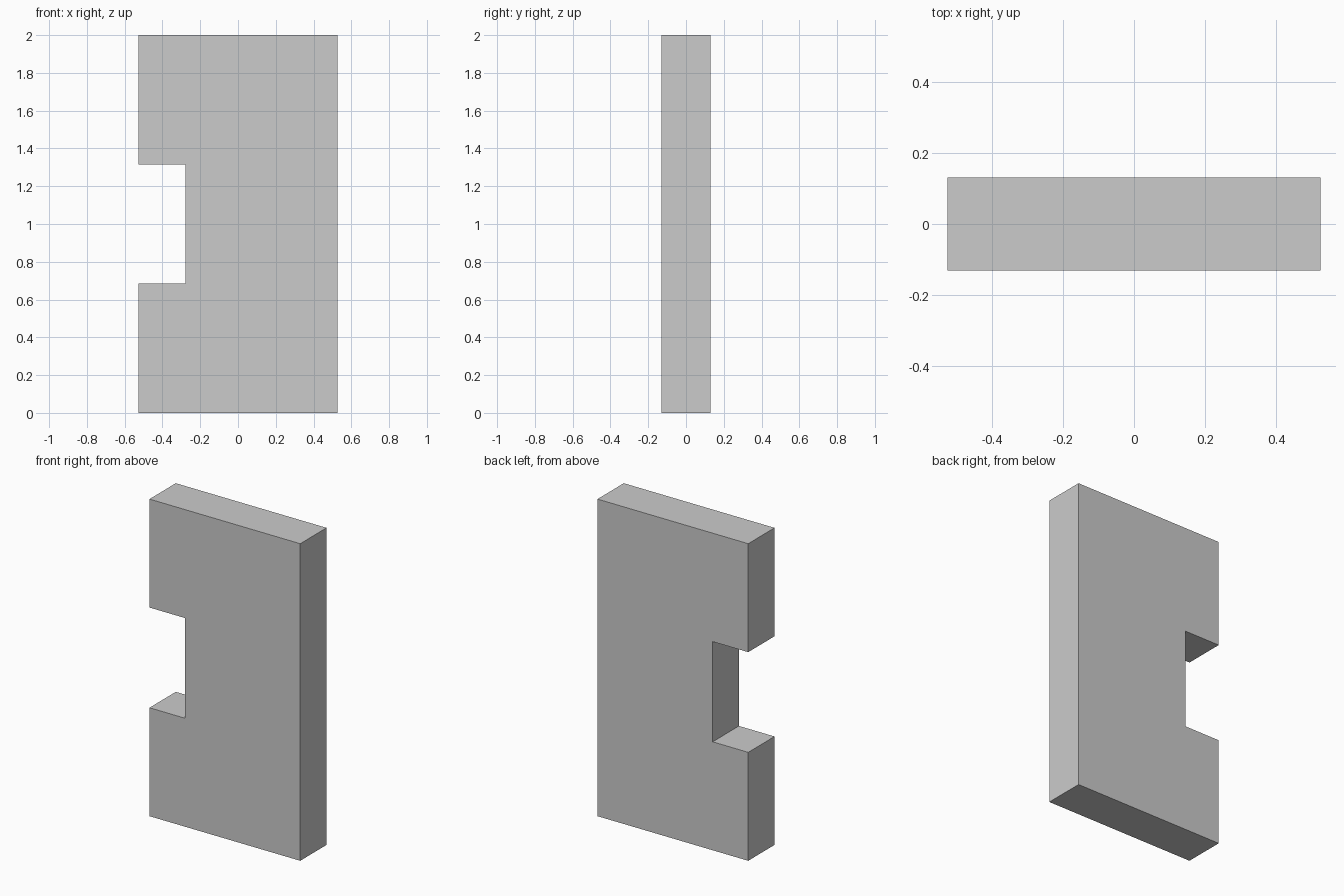
import bpy, bmesh

if "Cube" in bpy.data.objects:
    bpy.data.objects.remove(bpy.data.objects["Cube"])

HALF_W, HALF_D, HEIGHT = 0.526, 0.131, 2.0
NOTCH_X, NOTCH_LOW, NOTCH_HIGH = -0.278, 0.684, 1.316

# Front outline of the slab, with a rectangular notch in its left edge
profile = [
    (-HALF_W, 0), (HALF_W, 0), (HALF_W, HEIGHT), (-HALF_W, HEIGHT),
    (-HALF_W, NOTCH_HIGH), (NOTCH_X, NOTCH_HIGH),
    (NOTCH_X, NOTCH_LOW), (-HALF_W, NOTCH_LOW),
]

# Extrude the outline from front to back
bm = bmesh.new()
front = bm.faces.new([bm.verts.new((x, -HALF_D, z)) for x, z in profile])
result = bmesh.ops.extrude_face_region(bm, geom=[front], use_keep_orig=True)
back_verts = [v for v in result["geom"] if isinstance(v, bmesh.types.BMVert)]
bmesh.ops.translate(bm, verts=back_verts, vec=(0, 2 * HALF_D, 0))
bmesh.ops.recalc_face_normals(bm, faces=bm.faces[:])

mesh = bpy.data.meshes.new("notched_slab")
bm.to_mesh(mesh)
bm.free()
slab = bpy.data.objects.new("notched_slab", mesh)
bpy.context.collection.objects.link(slab)
